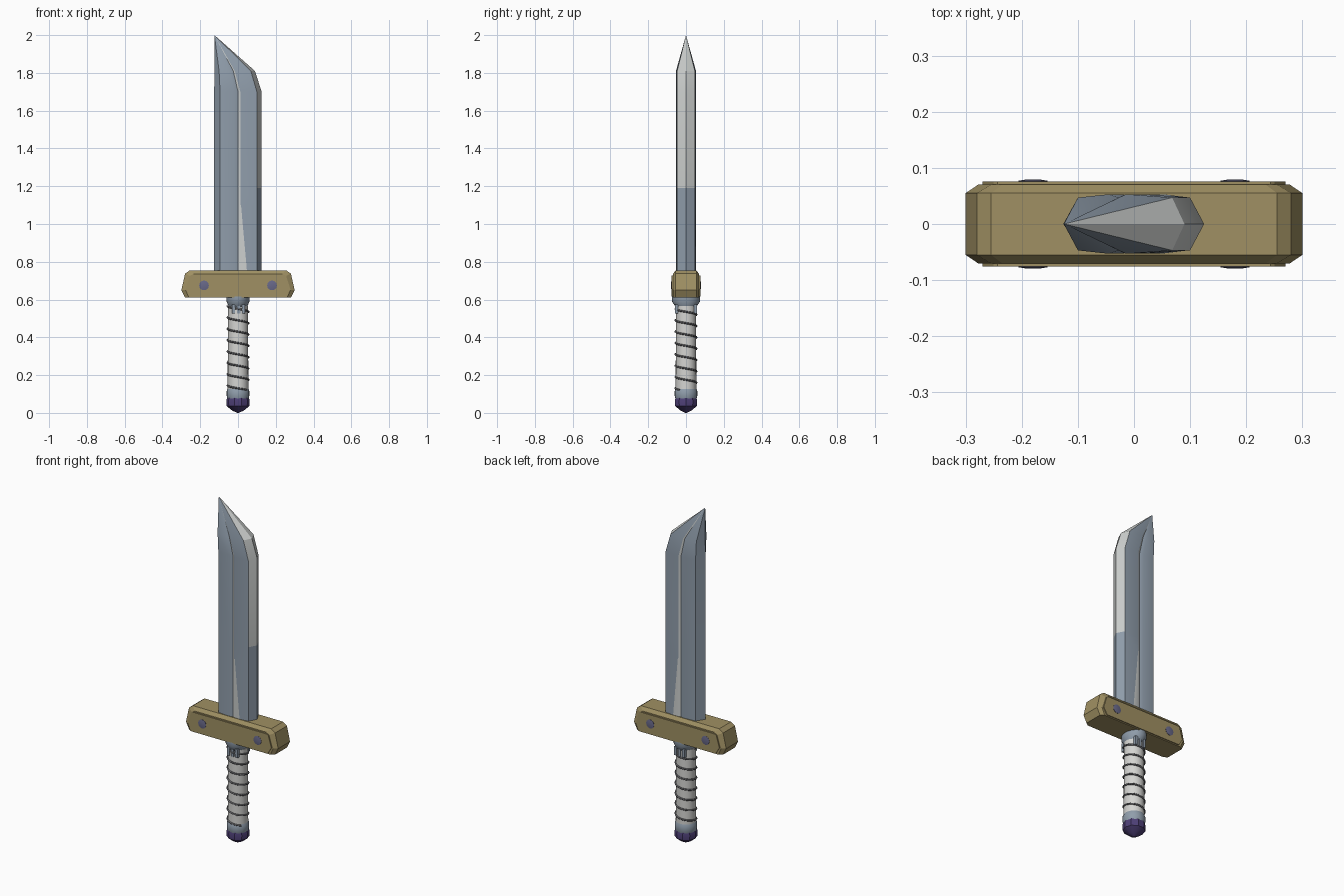
import bpy, bmesh, math
from mathutils import Vector

if "Cube" in bpy.data.objects:
    bpy.data.objects.remove(bpy.data.objects["Cube"])


def mat(name, r, g, b):
    m = bpy.data.materials.new(name)
    m.diffuse_color = (r, g, b, 1)
    m.use_nodes = True
    m.node_tree.nodes["Principled BSDF"].inputs["Base Color"].default_value = m.diffuse_color
    return m


STEEL = mat("blue grey steel", 0.28, 0.34, 0.41)
SHINE = mat("bright steel", 0.60, 0.62, 0.61)
BRASS = mat("dull brass", 0.35, 0.28, 0.125)
WRAP = mat("pale grip wrap", 0.66, 0.66, 0.64)
WIRE = mat("dark wire", 0.13, 0.13, 0.14)
GEM = mat("purple pommel", 0.075, 0.05, 0.18)
BOLT = mat("violet grey bolt", 0.14, 0.14, 0.25)


def finish(name, bm, mats, angle=30):
    bmesh.ops.recalc_face_normals(bm, faces=bm.faces)
    me = bpy.data.meshes.new(name)
    bm.to_mesh(me)
    bm.free()
    ob = bpy.data.objects.new(name, me)
    bpy.context.collection.objects.link(ob)
    for m in mats:
        me.materials.append(m)
    if angle:
        bpy.ops.object.select_all(action='DESELECT')
        ob.select_set(True)
        bpy.context.view_layer.objects.active = ob
        bpy.ops.object.shade_smooth_by_angle(angle=math.radians(angle))
    return ob


def loft(name, rings, mats, tip=None, rule=None, angle=30):
    """Skin equal-length rings, capping the ends or closing to a tip point."""
    bm = bmesh.new()
    vs = [[bm.verts.new(p) for p in r] for r in rings]
    n = len(vs[0])
    for i in range(len(vs) - 1):
        for j in range(n):
            k = (j + 1) % n
            f = bm.faces.new((vs[i][j], vs[i][k], vs[i + 1][k], vs[i + 1][j]))
            f.material_index = rule(i, j) if rule else 0
    bm.faces.new(vs[0][::-1])
    if tip:
        t = bm.verts.new(tip)
        for j in range(n):
            f = bm.faces.new((vs[-1][j], vs[-1][(j + 1) % n], t))
            f.material_index = rule(len(vs) - 1, j) if rule else 0
    else:
        bm.faces.new(vs[-1])
    return finish(name, bm, mats, angle)


def lathe(name, profile, sides, m, angle=35):
    """profile: (x radius, y radius, z)"""
    rings = [[(rx * math.cos(2 * math.pi * k / sides), ry * math.sin(2 * math.pi * k / sides), z)
              for k in range(sides)] for rx, ry, z in profile]
    return loft(name, rings, [m], angle=angle)


# Blade: hexagonal section with a groove, slanted point
ys = [0, .047, .053, .046, .052, .053, .047, 0]


def blade_ring(z, xs):
    half = [(x, y, z) for x, y in zip(xs, ys)]
    return half + [(x, -y, z) for x, y, z in half[-2:0:-1]]


def body_xs(s):
    return [-.126, -.095, -.02, 0, .012, s, .1, .125]


rings = [blade_ring(.70, body_xs(.052)), blade_ring(1.1, body_xs(.016)),
         blade_ring(1.19, body_xs(.016)), blade_ring(1.70, body_xs(.016)),
         blade_ring(1.81, [-.125, -.1, -.045, -.025, -.017, -.013, .068, .09])]


def blade_colour(i, j):
    c = min(j, 13 - j)
    return int(c == 3 or (c == 4 and i == 0) or (c == 6 and i >= 2))


loft("blade", rings, [STEEL, SHINE], (-.125, 0, 2.0), blade_colour)

# Crossguard with chamfered faces
outer = [(.255, .755), (.28, .737), (.30, .65), (.28, .61)]
inner = [(.235, .735), (.255, .725), (.278, .652), (.26, .61)]
plate = [(.243, .728), (.25, .722), (.27, .655), (.247, .616)]


def guard_ring(half, y):
    return [(x, y, z) for x, z in half] + [(-x, y, z) for x, z in half[::-1]]


loft("crossguard", [guard_ring(inner, -.07), guard_ring(outer, -.055),
                    guard_ring(outer, .055), guard_ring(inner, .07)], [BRASS], angle=0)

# Raised plates and bolts on both faces of the guard
for s, side in ((-1, "front"), (1, "back")):
    loft(side + "_guard_plate", [guard_ring(plate, s * .068), guard_ring(plate, s * .0755)],
         [BRASS], angle=0)
    for x, lr in ((-.18, "left"), (.18, "right")):
        rings = [[(x + r * math.cos(k * math.pi / 6), s * y, .675 + r * math.sin(k * math.pi / 6))
                  for k in range(12)] for r, y in ((.026, .07), (.026, .077), (.014, .079))]
        loft(f"{side}_{lr}_bolt", rings, [BOLT])
    # Small collar tabs over the wrap
    for x in (-.024, .004, .03):
        bm = bmesh.new()
        bmesh.ops.create_cube(bm, size=1)
        for v in bm.verts:
            v.co = Vector((x + v.co.x * .016, s * .05 + v.co.y * .016, .55 + v.co.z * .05))
        finish(side + "_collar_tab", bm, [STEEL], 0)

# Collar, grip, lower ring, pommel
lathe("collar", [(.046, .05, .555), (.05, .058, .565), (.061, .074, .59), (.061, .074, .615)], 24, STEEL)
lathe("grip", [(.055, .055, .11), (.053, .053, .565)], 24, WRAP)
lathe("lower_ring", [(.056, .056, .075), (.06, .06, .09), (.06, .06, .115), (.054, .054, .13)], 24, STEEL)
lathe("pommel", [(.004, .004, 0), (.03, .03, .012), (.06, .06, .036), (.062, .062, .065),
                 (.057, .057, .082)], 10, GEM, 25)

# Spiral wire around the grip
curve = bpy.data.curves.new("grip_wire", 'CURVE')
curve.dimensions = '3D'
curve.bevel_depth = .005
curve.bevel_resolution = 1
curve.use_fill_caps = True
steps, turns = 180, 7.4
sp = curve.splines.new('POLY')
sp.points.add(steps)
for i, p in enumerate(sp.points):
    t = i / steps
    a = math.pi + t * turns * 2 * math.pi
    p.co = (.056 * math.cos(a), .056 * math.sin(a), .565 - .06 * turns * t, 1)
curve.materials.append(WIRE)
bpy.context.collection.objects.link(bpy.data.objects.new("grip_wire", curve))
